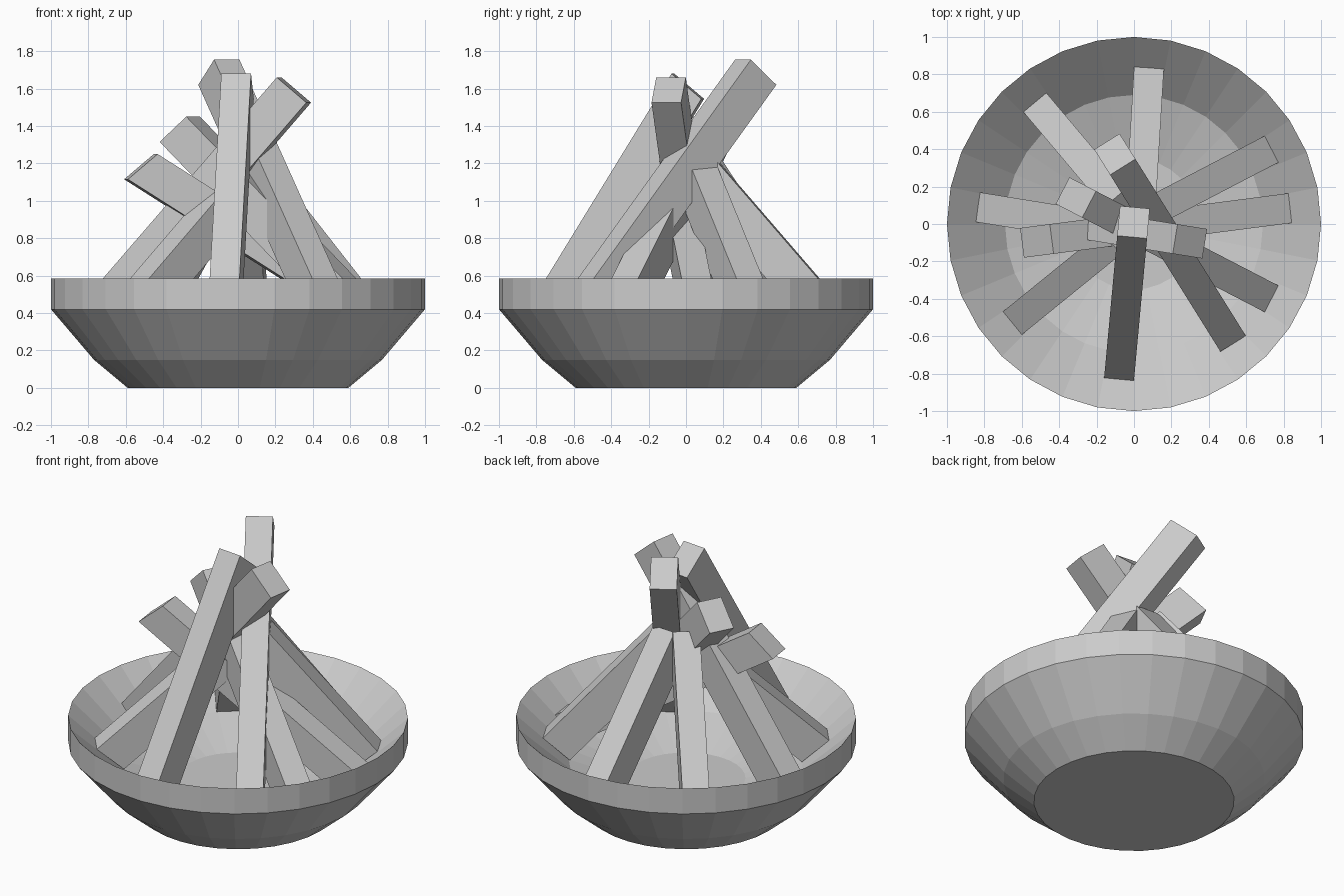
import bpy, math
from mathutils import Vector

if "Cube" in bpy.data.objects:
    bpy.data.objects.remove(bpy.data.objects["Cube"])

SEGMENTS = 32
# bowl cross-section (radius, height), from outer base over the rim to the inner floor
PROFILE = [(0.59, 0), (0.77, 0.15), (1, 0.42), (1, 0.585), (0.69, 0.30), (0.35, 0.19)]


def make_object(name, verts, faces):
    mesh = bpy.data.meshes.new(name)
    mesh.from_pydata(verts, [], faces)
    mesh.update()
    obj = bpy.data.objects.new(name, mesh)
    bpy.context.collection.objects.link(obj)
    return obj


def make_bowl():
    verts = []
    for r, z in PROFILE:
        for i in range(SEGMENTS):
            a = 2 * math.pi * i / SEGMENTS
            verts.append((r * math.cos(a), r * math.sin(a), z))
    n, last = SEGMENTS, (len(PROFILE) - 1) * SEGMENTS
    faces = [tuple(reversed(range(n))), tuple(range(last, last + n))]
    for k in range(len(PROFILE) - 1):
        for i in range(n):
            j = (i + 1) % n
            faces.append((k * n + i, k * n + j, (k + 1) * n + j, (k + 1) * n + i))
    make_object("fire_bowl", verts, faces)


def make_log(name, foot, tip):
    """Leaning beam; foot and tip are the midpoints of its upper face's ends."""
    foot, tip = Vector(foot), Vector(tip)
    d = tip - foot
    d.z = 0
    d.normalize()
    side = Vector((-d.y, d.x, 0)) * 0.08
    drop = d * 0.16 - Vector((0, 0, 0.135))
    verts = []
    for p in (foot, tip):
        verts += [p - side, p + side, p + side + drop, p - side + drop]
    faces = [(3, 2, 1, 0), (4, 5, 6, 7)]
    faces += [(i, (i + 1) % 4, (i + 1) % 4 + 4, i + 4) for i in range(4)]
    faces = [tuple(reversed(f)) for f in faces]
    make_object(name, verts, faces)


make_bowl()

# stacked logs: foot x, y and tip x, y, z
LOGS = [
    ("left", -0.835, 0.09, 0.22, -0.08, 1.66),
    ("right", 0.835, 0.085, -0.44, -0.08, 1.25),
    ("right_front", 0.735, -0.40, -0.24, 0.105, 1.45),
    ("front_right", 0.53, -0.64, -0.06, 0.305, 1.755),
    ("front", -0.08, -0.83, -0.01, -0.07, 1.68),
    ("front_left", -0.65, -0.53, -0.12, -0.10, 1.06),
    ("right_back", 0.735, 0.40, 0.14, 0.09, 1.20),
    ("back_left", -0.53, 0.65, -0.10, 0.14, 1.22),
    ("back", 0.08, 0.835, 0.04, 0.17, 1.21),
]
for label, fx, fy, tx, ty, tz in LOGS:
    make_log("log_" + label, (fx, fy, 0.44), (tx, ty, tz))

# consistent outward normals
import bmesh
for obj in bpy.context.collection.objects:
    bm = bmesh.new()
    bm.from_mesh(obj.data)
    bmesh.ops.recalc_face_normals(bm, faces=bm.faces)
    bm.to_mesh(obj.data)
    bm.free()
